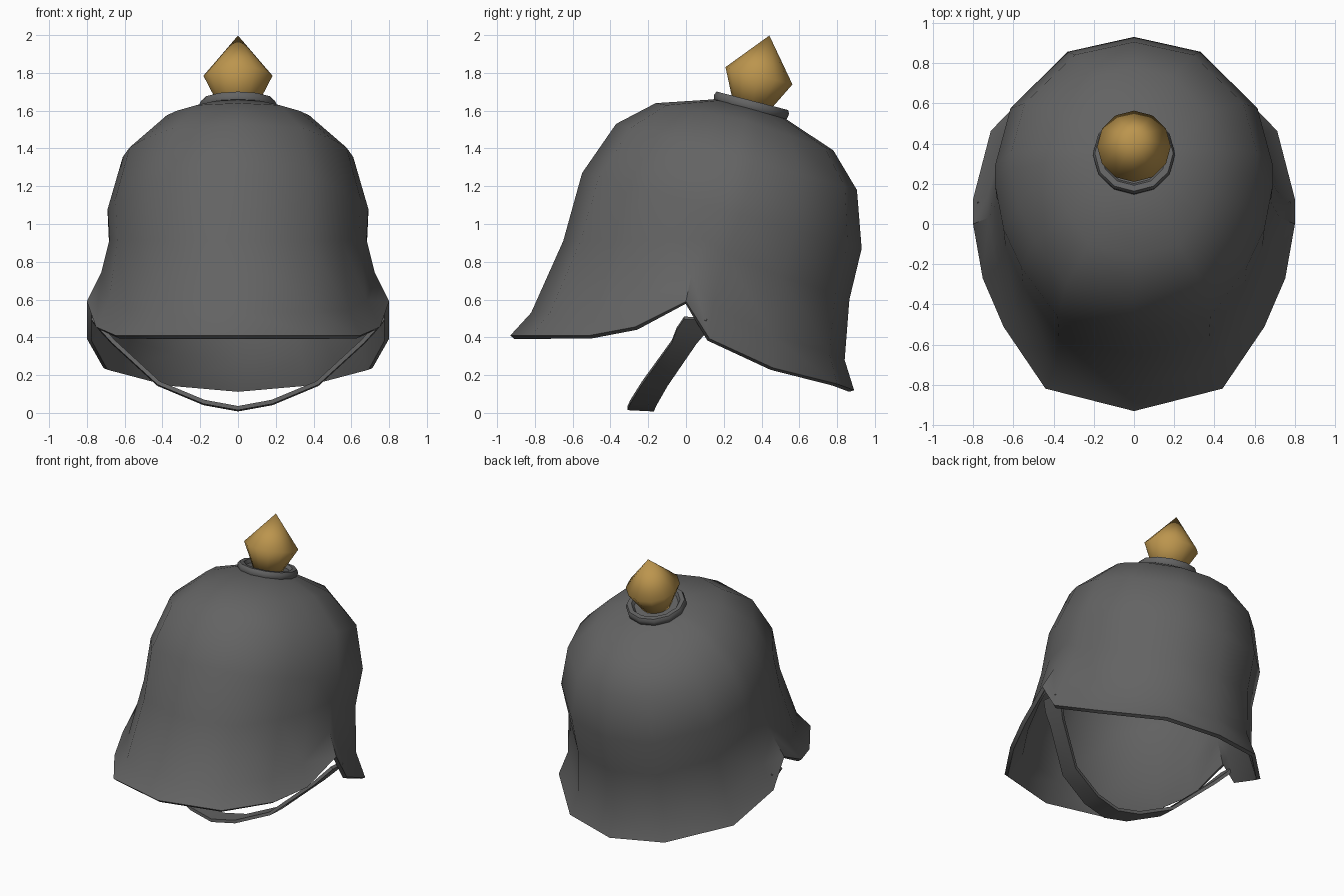
import bpy, bmesh, math
from mathutils import Vector, Matrix

if "Cube" in bpy.data.objects:
    bpy.data.objects.remove(bpy.data.objects["Cube"])


def material(name, rgb):
    m = bpy.data.materials.new(name)
    m.diffuse_color = (*rgb, 1)
    m.use_nodes = True
    m.node_tree.nodes["Principled BSDF"].inputs["Base Color"].default_value = m.diffuse_color
    return m


DARK = material("dark_grey", (0.125, 0.125, 0.125))
GOLD = material("brass", (0.50, 0.30, 0.075))


def make(name, verts, faces, mat, thickness=0, offset=-1, angle=50):
    me = bpy.data.meshes.new(name)
    me.from_pydata([tuple(v) for v in verts], [], faces)
    me.materials.append(mat)
    ob = bpy.data.objects.new(name, me)
    bpy.context.collection.objects.link(ob)
    bpy.ops.object.select_all(action='DESELECT')
    ob.select_set(True)
    bpy.context.view_layer.objects.active = ob
    if thickness:
        mod = ob.modifiers.new("thickness", 'SOLIDIFY')
        mod.thickness, mod.offset = thickness, offset
        bpy.ops.object.modifier_apply(modifier=mod.name)
    bpy.ops.object.shade_smooth_by_angle(angle=math.radians(angle))
    return ob


def skin(rows, n):
    """Quads between consecutive closed rings of n points."""
    return [(i * n + j, (i + 1) * n + j, (i + 1) * n + (j + 1) % n, i * n + (j + 1) % n)
            for i in range(rows - 1) for j in range(n)]


# Helmet shell: stations around half a ring, front to back
# (share of side width, share of front/back reach, share of edge drop)
STATIONS = [(0, -1, 1), (.55, -.88, 1), (.81, -.55, 1), (.94, -.29, .75), (1, 0, 0),
            (1, .14, .42), (.89, .52, .75), (.48, .90, .93), (0, 1, 1)]
# Rings: front y,z / side x,y,z / back y,z / how far it follows the edge curve
RINGS = [(.15, 1.66, .20, .34, 1.61, .53, 1.555, 0),
         (-.16, 1.64, .40, .31, 1.55, .78, 1.39, 0),
         (-.37, 1.53, .61, .27, 1.355, .905, 1.18, 0),
         (-.55, 1.27, .69, .19, 1.08, .93, .87, 0),
         (-.65, .91, .68, .11, .92, .865, .60, .4),
         (-.82, .53, .725, .03, .74, .84, .28, .85),
         (-.93, .41, .80, 0, .59, .89, .12, 1)]
verts = []
for fy, fz, sx, sy, sz, by, bz, follow in RINGS:
    half = []
    for wx, c, d in STATIONS:
        ey, ez = (fy, fz) if c < 0 else (by, bz)
        drop = abs(c) * (1 - follow) + d * follow
        half.append((sx * wx, sy + (ey - sy) * abs(c), sz + (ez - sz) * drop))
    verts += half + [(-x, y, z) for x, y, z in half[-2:0:-1]]
N = 2 * len(STATIONS) - 2
make("helmet_shell", verts, skin(len(RINGS), N) + [tuple(range(N))], DARK, 0.028)

# Chin strap: ribbon with its width along y, mirrored across x
PATH = [(.77, .05, .50, .06), (.72, .03, .44, .08), (.66, -.01, .375, .065),
        (.42, -.165, .155, .068), (.18, -.225, .055, .07), (0, -.24, .022, .07)]
full = PATH + [(-x, y, z, w) for x, y, z, w in PATH[-2::-1]]
verts = []
for x, y, z, w in full:
    verts += [(x, y - w, z + w * .05), (x, y + w, z - w * .05)]
faces = [(2 * i, 2 * i + 1, 2 * i + 3, 2 * i + 2) for i in range(len(full) - 1)]
make("chin_strap", verts, faces, DARK, 0.022, 0)

# Spun parts on the tilted crown axis
AXIS = Vector((0, .25, .968)).normalized()
CROWN = Vector((0, .345, 1.625))


def spun(name, profile, sides, mat, angle):
    rot = Vector((0, 0, 1)).rotation_difference(AXIS).to_matrix()
    pts = [CROWN + rot @ Vector((r * math.sin(t), -r * math.cos(t), h))
           for r, h in profile
           for t in (2 * math.pi * j / sides for j in range(sides))]
    last = (len(profile) - 1) * sides
    faces = skin(len(profile), sides)
    faces += [tuple(range(sides)), tuple(reversed(range(last, last + sides)))]
    ob = make(name, pts, faces, mat, angle=angle)
    bm = bmesh.new()
    bm.from_mesh(ob.data)
    bmesh.ops.remove_doubles(bm, verts=bm.verts, dist=0.0005)
    bmesh.ops.recalc_face_normals(bm, faces=bm.faces)
    bm.to_mesh(ob.data)
    bm.free()


# Collar with a raised lip, then the pointed knob
spun("collar", [(.15, .005), (.165, .028), (.195, .028), (.205, .010), (.20, -.02), (.17, -.05)],
     12, DARK, 50)
spun("pointed_knob", [(.0001, .385), (.183, .165), (.095, -.01)], 12, GOLD, 85)
